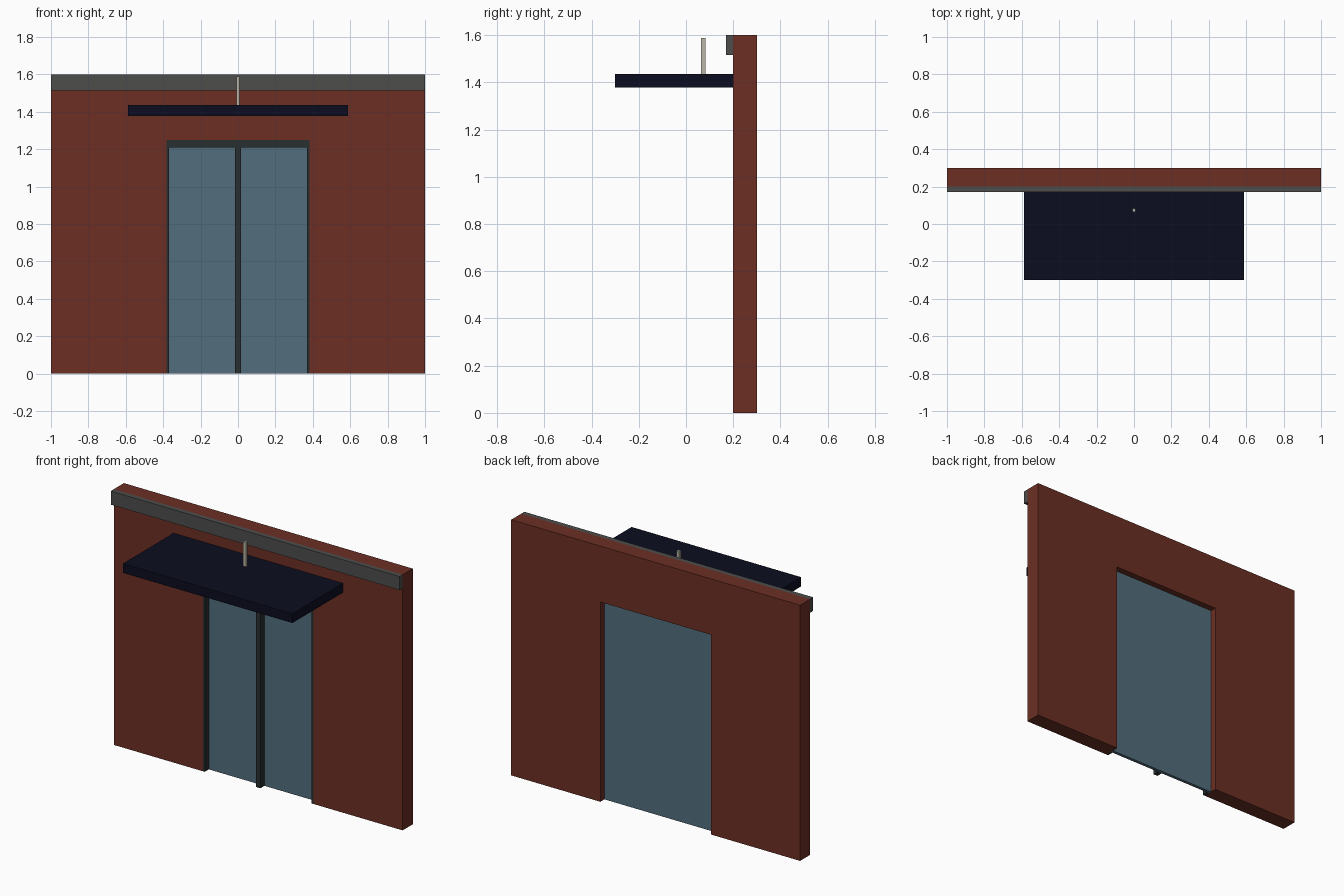
import bpy
import bmesh

if "Cube" in bpy.data.objects:
    bpy.data.objects.remove(bpy.data.objects["Cube"])


def material(name, rgb):
    m = bpy.data.materials.new(name)
    m.diffuse_color = (*rgb, 1.0)
    m.use_nodes = True
    m.node_tree.nodes["Principled BSDF"].inputs["Base Color"].default_value = m.diffuse_color
    return m


BRICK = material("brick_red", (0.15, 0.028, 0.017))
TRIM = material("trim_grey", (0.075, 0.075, 0.073))
FRAME = material("frame_charcoal", (0.022, 0.028, 0.029))
GLASS = material("glass_blue", (0.085, 0.155, 0.205))
NAVY = material("canopy_navy", (0.0037, 0.004, 0.0145))
CREAM = material("post_cream", (0.50, 0.47, 0.38))


def extruded(name, outline, y0, y1, mat):
    """Extrude an (x, z) outline from y0 to y1."""
    bm = bmesh.new()
    face = bm.faces.new([bm.verts.new((x, y0, z)) for x, z in outline])
    ext = bmesh.ops.extrude_face_region(bm, geom=[face])
    moved = [v for v in ext["geom"] if isinstance(v, bmesh.types.BMVert)]
    bmesh.ops.translate(bm, verts=moved, vec=(0, y1 - y0, 0))
    bmesh.ops.recalc_face_normals(bm, faces=bm.faces)
    mesh = bpy.data.meshes.new(name)
    bm.to_mesh(mesh)
    bm.free()
    mesh.materials.append(mat)
    ob = bpy.data.objects.new(name, mesh)
    bpy.context.collection.objects.link(ob)
    return ob


def box(name, x, y, z, mat):
    outline = [(x[0], z[0]), (x[1], z[0]), (x[1], z[1]), (x[0], z[1])]
    return extruded(name, outline, y[0], y[1], mat)


def arch(outer, top, inner, head):
    """Outline of a square portal, open at the floor."""
    return [(-outer, 0), (-outer, top), (outer, top), (outer, 0),
            (inner, 0), (inner, head), (-inner, head), (-inner, 0)]


DOOR_W, DOOR_H = 0.383, 1.25

# Wall with doorway, and the trim band along its top
extruded("wall", arch(1.0, 1.6, DOOR_W, DOOR_H), 0.2, 0.3, BRICK)
box("top_trim", (-1, 1), (0.17, 0.2), (1.515, 1.6), TRIM)

# Door frame, centre mullion and glazing
extruded("door_frame", arch(DOOR_W, DOOR_H, 0.37, 1.21), 0.2, 0.24, FRAME)
box("door_mullion", (-0.015, 0.015), (0.2, 0.24), (0, 1.21), FRAME)
box("door_glass", (-DOOR_W, DOOR_W), (0.24, 0.26), (0, DOOR_H), GLASS)

# Canopy slab with its small post
box("canopy", (-0.587, 0.587), (-0.3, 0.2), (1.378, 1.436), NAVY)
box("canopy_post", (-0.009, 0.009), (0.064, 0.082), (1.436, 1.588), CREAM)
